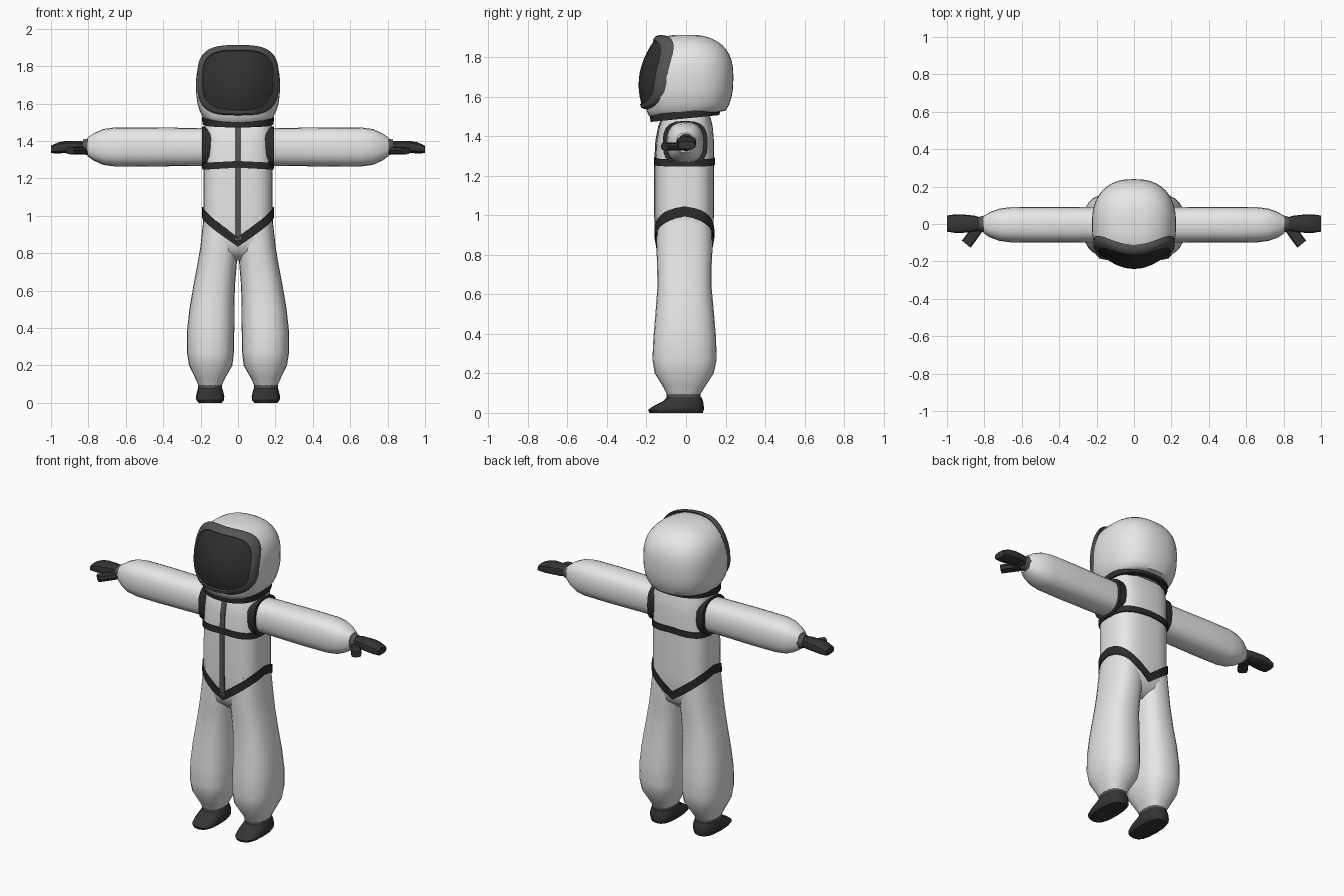
import bpy, bmesh, math
from mathutils import Vector

cube = bpy.data.objects.get("Cube")
if cube:
    bpy.data.objects.remove(cube, do_unlink=True)


def material(name, value):
    m = bpy.data.materials.new(name)
    m.use_nodes = True
    colour = (value, value, value, 1)
    m.diffuse_color = colour
    m.node_tree.nodes["Principled BSDF"].inputs["Base Color"].default_value = colour
    return m


SUIT = material("suit white", 0.8)
STRAP = material("strap black", 0.025)
GLOVE = material("glove and boot black", 0.035)
GREY = material("trim grey", 0.09)
GLASS = material("visor glass", 0.03)


def spow(v, p):
    return math.copysign(abs(v) ** p, v) if abs(v) > 1e-6 else 0.0


def outline(a, b, n=24, exp=2.5):
    """Closed rounded-box outline with half sizes a and b."""
    angles = [2 * math.pi * i / n for i in range(n)]
    return [(a * spow(math.cos(t), 2 / exp), b * spow(math.sin(t), 2 / exp)) for t in angles]


def loft(name, rings, mat, closed=False, caps=True, angle=40):
    """Skin a list of point rings; closed joins the last ring to the first."""
    bm = bmesh.new()
    loops = [[bm.verts.new(p) for p in ring] for ring in rings]
    n = len(loops[0])
    pairs = list(zip(loops, loops[1:]))
    if closed:
        pairs.append((loops[-1], loops[0]))
    for low, high in pairs:
        for i in range(n):
            j = (i + 1) % n
            bm.faces.new((low[i], low[j], high[j], high[i]))
    if caps and not closed:
        bm.faces.new(loops[0])
        bm.faces.new(loops[-1])
    bmesh.ops.recalc_face_normals(bm, faces=bm.faces)
    mesh = bpy.data.meshes.new(name)
    bm.to_mesh(mesh)
    bm.free()
    mesh.materials.append(mat)
    ob = bpy.data.objects.new(name, mesh)
    bpy.context.collection.objects.link(ob)
    bpy.ops.object.select_all(action='DESELECT')
    ob.select_set(True)
    bpy.context.view_layer.objects.active = ob
    bpy.ops.object.shade_smooth_by_angle(angle=math.radians(angle))
    return ob


def upright(z, cx, cy, hx, hy, n=24, exp=2.5):
    return [Vector((cx + x, cy + y, z)) for x, y in outline(hx, hy, n, exp)]


def sideways(x, cy, cz, hy, hz, n=20, exp=2.5):
    return [Vector((x, cy + y, cz + z)) for y, z in outline(hy, hz, n, exp)]


# Torso: height, half width, half depth, centre y
TORSO = [(0.76, 0.08, 0.07, -0.008), (0.81, 0.165, 0.13, -0.008), (0.87, 0.19, 0.144, -0.008),
         (1.0, 0.185, 0.148, -0.007), (1.27, 0.184, 0.148, -0.007), (1.38, 0.183, 0.145, -0.004),
         (1.45, 0.182, 0.135, 0.0), (1.51, 0.178, 0.115, 0.005)]


def torso_at(z):
    for a, b in zip(TORSO, TORSO[1:]):
        if z <= b[0]:
            t = (z - a[0]) / (b[0] - a[0])
            return [p + (q - p) * t for p, q in zip(a[1:], b[1:])]
    return TORSO[-1][1:]


loft("torso", [upright(z, 0, cy, hx, hy, 32, 3) for z, hx, hy, cy in TORSO], SUIT)


def strap(name, height, half):
    """Thin band that hugs the torso at a height given by x and y."""
    rings = []
    for dz, out in ((-half, -0.01), (-half, 0.007), (half, 0.007), (half, -0.01)):
        ring = []
        for ux, uy in outline(1, 1, 32, 3):
            z = height(ux, uy) + dz
            hx, hy, cy = torso_at(z)
            ring.append(Vector((ux * (hx + out), cy + uy * (hy + out), z)))
        rings.append(ring)
    loft(name, rings, STRAP, closed=True)


strap("chest_strap", lambda x, y: 1.275 - 0.01 * abs(x), 0.018)
strap("hip_strap", lambda x, y: 0.86 + 0.135 * abs(x) + 0.025 * (1 - abs(y)), 0.026)

# Zip running down the front
zip_rings = []
for z in (0.87, 1.0, 1.27, 1.38, 1.45, 1.51):
    hx, hy, cy = torso_at(z)
    front = cy - hy
    zip_rings.append([Vector((x, front + d, z)) for x, d in
                      ((-0.016, 0.01), (-0.016, -0.006), (0.016, -0.006), (0.016, 0.01))])
loft("front_zip", zip_rings, GREY)

# Legs: height, inner x, outer x, front y, back y
LEG = [(0.09, 0.088, 0.21, -0.095, 0.07), (0.13, 0.07, 0.228, -0.115, 0.095),
       (0.2, 0.03, 0.262, -0.158, 0.14), (0.27, 0.022, 0.273, -0.17, 0.155),
       (0.38, 0.02, 0.273, -0.165, 0.152), (0.5, 0.02, 0.26, -0.155, 0.142),
       (0.63, 0.016, 0.238, -0.145, 0.13), (0.75, 0.006, 0.215, -0.146, 0.13),
       (0.83, -0.004, 0.202, -0.15, 0.134), (1.0, -0.01, 0.183, -0.145, 0.13)]
# Boot: height, half width, front y, back y
BOOT = [(0.0, 0.062, -0.185, 0.085), (0.015, 0.074, -0.192, 0.09), (0.035, 0.076, -0.165, 0.09),
        (0.06, 0.07, -0.115, 0.086), (0.08, 0.064, -0.095, 0.078)]
# Arm: x, half depth, half height
ARM = [(0.13, 0.09, 0.098), (0.2, 0.094, 0.101), (0.5, 0.096, 0.105), (0.66, 0.094, 0.104),
       (0.72, 0.086, 0.096), (0.77, 0.068, 0.074), (0.805, 0.045, 0.05)]
# Hand: x, half depth, centre z, half height
HAND = [(0.82, 0.032, 1.37, 0.026), (0.85, 0.042, 1.37, 0.031), (0.92, 0.05, 1.368, 0.032),
        (0.96, 0.049, 1.363, 0.03), (1.0, 0.043, 1.355, 0.02)]

for side, s in (("left", 1), ("right", -1)):
    loft(side + "_leg", [upright(z, s * (a + b) / 2, (f + k) / 2, (b - a) / 2, (k - f) / 2)
                         for z, a, b, f, k in LEG], SUIT)
    loft(side + "_ankle_cuff", [upright(z, s * 0.149, -0.012, 0.064, 0.086, 16)
                                for z in (0.07, 0.104)], GREY)
    loft(side + "_boot", [upright(z, s * 0.149, (f + k) / 2, w, (k - f) / 2, 16, 2.7)
                          for z, w, f, k in BOOT], GLOVE)
    loft(side + "_arm", [sideways(s * x, -0.004, 1.368, hy, hz) for x, hy, hz in ARM], SUIT)
    loft(side + "_armhole_strap", [sideways(s * x, -0.004, 1.366, 0.114, 0.112, 20, 2.8)
                                   for x in (0.145, 0.193)], STRAP)
    loft(side + "_wrist_cuff", [sideways(s * x, 0, 1.368, r, r, 12, 2)
                                for x, r in ((0.79, 0.048), (0.83, 0.038))], GREY)
    loft(side + "_glove", [sideways(s * x, 0.002, z, hy, hz, 12, 3) for x, hy, z, hz in HAND], GLOVE)
    # Thumb: slants forward from the palm
    thumb = []
    for x, y in ((0.83, -0.015), (0.865, -0.065), (0.897, -0.108)):
        thumb.append([Vector((s * (x + 0.77 * u), y + 0.64 * u, 1.348 + v))
                      for u, v in outline(0.03, 0.02, 8, 3)])
    loft(side + "_thumb", thumb, GLOVE)


# Helmet: rounded shell, flattened behind the visor and trimmed at the collar
def visor_y(x, z):
    return -0.24 + 2.4 * x * x + 1.55 * (z - 1.66) ** 2


def collar_z(y):
    return 1.508 + 0.1 * y


shell = []
for i in range(1, 20):
    t = math.pi * (i / 20 - 0.5)
    r = spow(math.cos(t), 0.8)
    h = spow(math.sin(t), 0.8)
    z = 1.7 + h * (0.215 if h > 0 else 0.26)
    ring = []
    for x, y in outline(0.225 * r, r, 40, 2.4):
        y *= 0.26 if y < 0 else 0.24
        y = max(y, visor_y(x, z) + 0.014)
        ring.append(Vector((x, y, max(z, collar_z(y)))))
    shell.append(ring)
loft("helmet_shell", shell, SUIT, angle=50)

# Collar ring between helmet and torso
collar = []
for dz, out in ((-0.018, -0.03), (-0.018, 0), (0.018, 0.003), (0.018, -0.03)):
    collar.append([Vector((x, y - 0.005, collar_z(y) + dz))
                   for x, y in outline(0.19 + out, 0.175 + out, 32, 2.4)])
loft("collar_ring", collar, STRAP, closed=True)


# Visor: curved glass inside a raised frame
def visor_ring(inset, depth, scale=1):
    pts = outline((0.216 - inset) * scale, (0.186 - inset) * scale, 40, 3.2)
    return [Vector((x, visor_y(x, 1.725 + z) + depth, 1.725 + z)) for x, z in pts]


loft("visor_frame", [visor_ring(0, 0.03), visor_ring(-0.002, 0.005), visor_ring(0.006, -0.008),
                     visor_ring(0.024, -0.008), visor_ring(0.03, 0.002), visor_ring(0.03, 0.03)],
     GREY, closed=True)
loft("visor_glass", [visor_ring(0.028, 0, k) for k in (1, 0.8, 0.6, 0.4, 0.2, 0.02)], GLASS)
